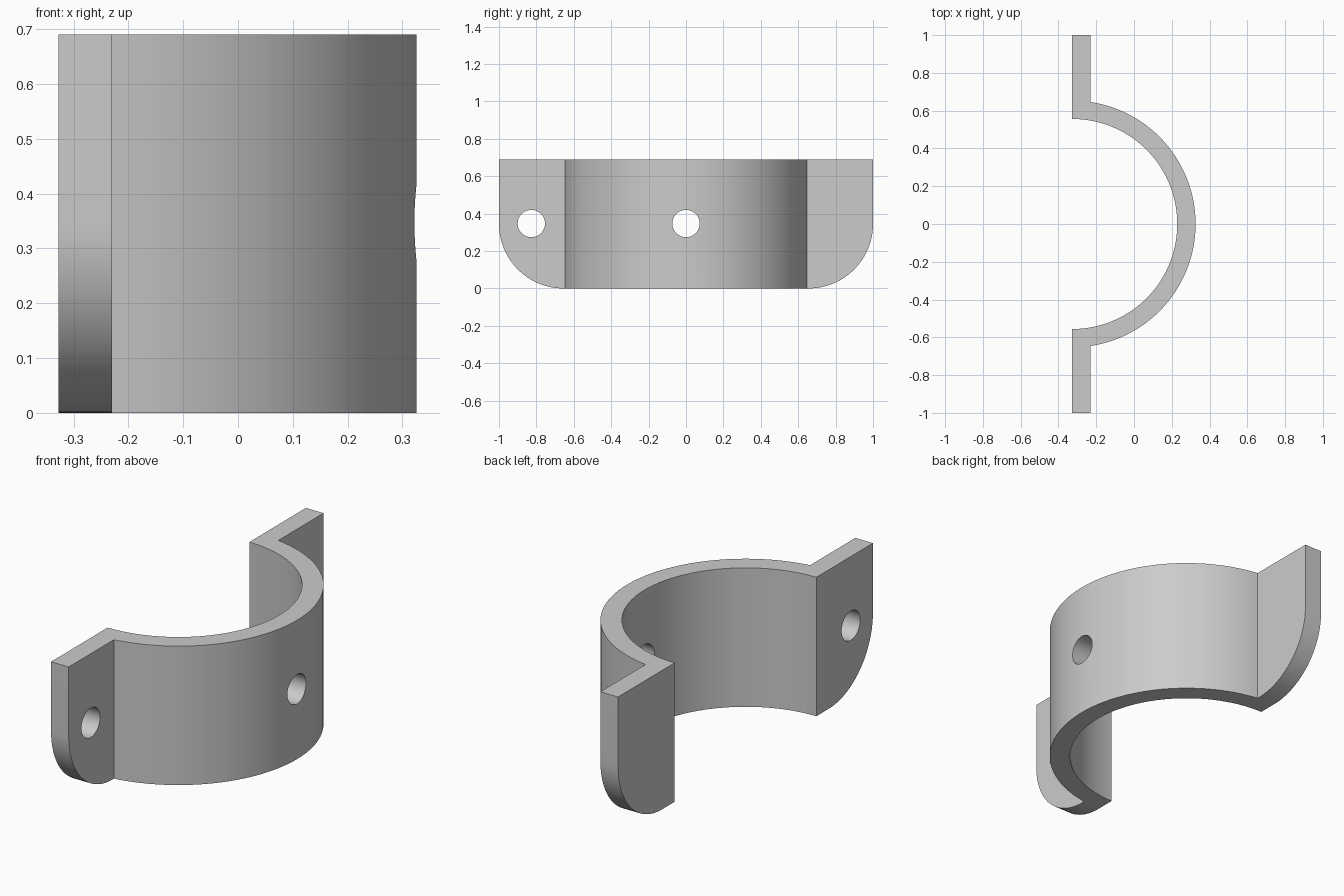
import bpy, bmesh, math

if "Cube" in bpy.data.objects:
    bpy.data.objects.remove(bpy.data.objects["Cube"])

HEIGHT, BACK, THICK = 0.69, -0.327, 0.097
R_IN, R_OUT = 0.556, 0.653
CORNER, HOLE_R, HOLE_Y, HOLE_Z = 0.345, 0.073, 0.827, 0.347
SEGMENTS = 72

grey = bpy.data.materials.new("light grey metal")
grey.use_nodes = True
colour = (0.6, 0.6, 0.6, 1)
grey.diffuse_color = colour
grey.node_tree.nodes["Principled BSDF"].inputs["Base Color"].default_value = colour


def make_object(name, bm):
    bmesh.ops.recalc_face_normals(bm, faces=bm.faces[:])
    mesh = bpy.data.meshes.new(name)
    bm.to_mesh(mesh)
    bm.free()
    mesh.materials.append(grey)
    obj = bpy.data.objects.new(name, mesh)
    bpy.context.collection.objects.link(obj)
    return obj


def arc(radius, limit):
    angles = [limit * (2 * i / SEGMENTS - 1) for i in range(SEGMENTS + 1)]
    return [(BACK + radius * math.cos(a), radius * math.sin(a)) for a in angles]


# Half ring with two flanges, extruded upward from its plan outline
face_x = BACK + THICK
outline = [(BACK, -1), (face_x, -1)]
outline += arc(R_OUT, math.acos(THICK / R_OUT))
outline += [(face_x, 1), (BACK, 1)]
outline += reversed(arc(R_IN, math.pi / 2))
bm = bmesh.new()
base = bm.faces.new([bm.verts.new((x, y, 0)) for x, y in outline])
raised = bmesh.ops.extrude_face_region(bm, geom=[base])["geom"]
top = [v for v in raised if isinstance(v, bmesh.types.BMVert)]
bmesh.ops.translate(bm, verts=top, vec=(0, 0, HEIGHT))

# Large rounded lower corner on each flange
corners = [e for e in bm.edges
           if all(abs(v.co.y) > 0.999 and v.co.z < 0.001 for v in e.verts)]
bmesh.ops.bevel(bm, geom=corners, offset=CORNER, offset_type='OFFSET',
                segments=24, profile=0.5, affect='EDGES')
clamp = make_object("pipe_clamp_half", bm)

# Bolt holes through both flanges and the middle of the ring
bm = bmesh.new()
for y in (-HOLE_Y, 0, HOLE_Y):
    made = bmesh.ops.create_cone(bm, cap_ends=True, segments=48,
                                 radius1=HOLE_R, radius2=HOLE_R, depth=2)
    for v in made["verts"]:
        v.co = (v.co.z, v.co.y + y, v.co.x + HOLE_Z)
cutter = make_object("hole_cutter", bm)
cutter.hide_render = True

cut = clamp.modifiers.new("bolt holes", 'BOOLEAN')
cut.object = cutter
cut.operation = 'DIFFERENCE'
cut.solver = 'EXACT'
bpy.ops.object.select_all(action='DESELECT')
clamp.select_set(True)
bpy.context.view_layer.objects.active = clamp
bpy.ops.object.modifier_apply(modifier=cut.name)
bpy.data.objects.remove(cutter)
bpy.ops.object.shade_smooth_by_angle(angle=math.radians(30))
